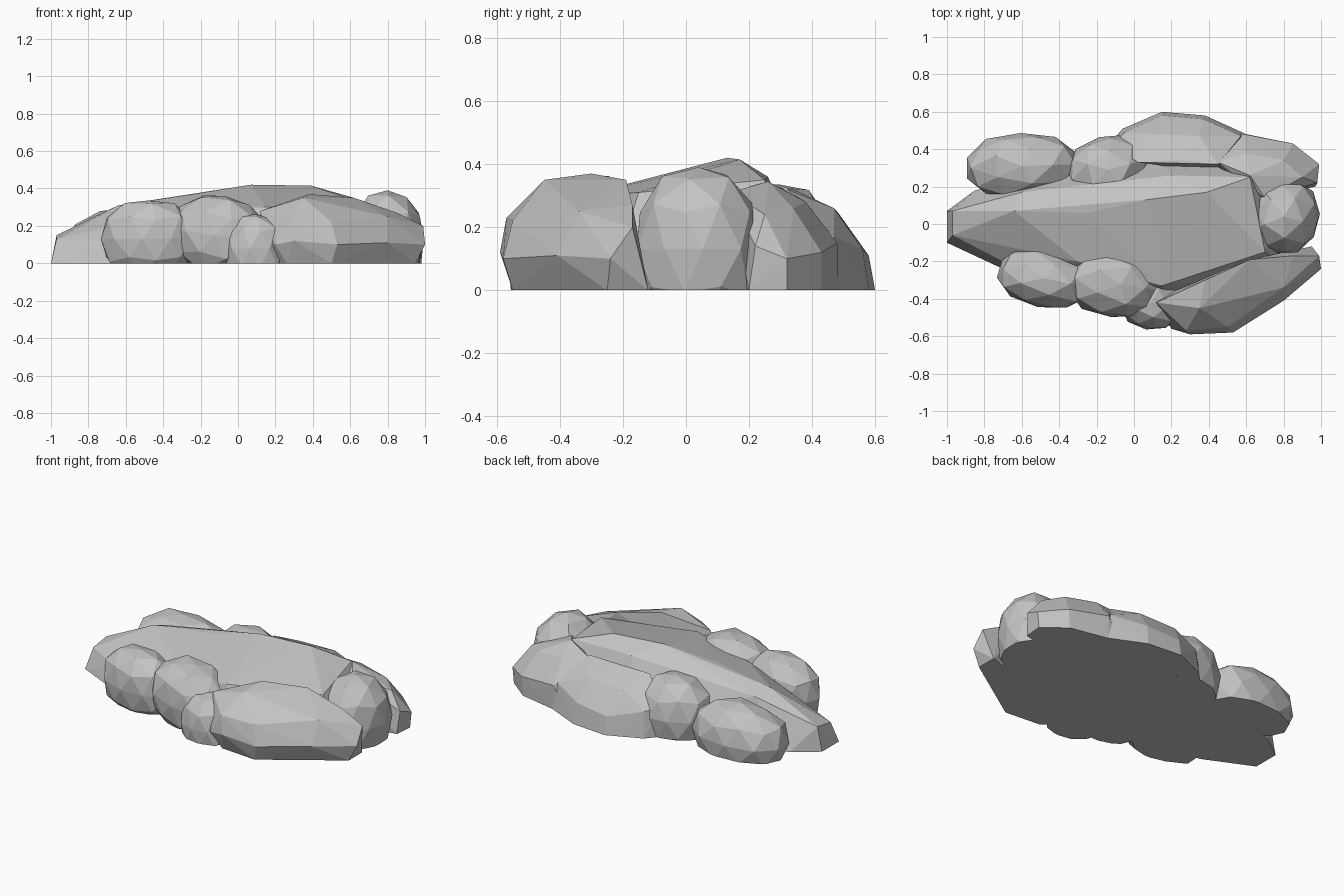
import bpy, bmesh, random
from mathutils import Vector, Matrix
from math import radians

random.seed(4)
cube = bpy.data.objects.get("Cube")
if cube:
    bpy.data.objects.remove(cube, do_unlink=True)

stone = bpy.data.materials.new("grey stone")
stone.use_nodes = True
GREY = (0.55, 0.55, 0.55, 1)
stone.diffuse_color = GREY
stone.node_tree.nodes["Principled BSDF"].inputs["Base Color"].default_value = GREY


def finish(name, bm):
    """Slice the rock flat on the ground and add it to the scene."""
    bmesh.ops.bisect_plane(bm, geom=bm.verts[:] + bm.edges[:] + bm.faces[:],
                           plane_co=(0, 0, 0), plane_no=(0, 0, -1), clear_outer=True)
    rim = [e for e in bm.edges if e.is_boundary]
    if rim:
        bmesh.ops.contextual_create(bm, geom=rim)
    bmesh.ops.recalc_face_normals(bm, faces=bm.faces[:])
    mesh = bpy.data.meshes.new(name)
    bm.to_mesh(mesh)
    bm.free()
    mesh.materials.append(stone)
    bpy.context.collection.objects.link(bpy.data.objects.new(name, mesh))


def boulder(name, centre, radii, turn=0, tilt=0):
    """Faceted, slightly boxy and uneven rock."""
    bm = bmesh.new()
    bmesh.ops.create_icosphere(bm, subdivisions=2, radius=1)
    spin = Matrix.Rotation(radians(turn), 3, 'Z') @ Matrix.Rotation(radians(tilt), 3, 'Y')
    for v in bm.verts:
        p = v.co.normalized()
        p *= sum(abs(c) ** 2.35 for c in p) ** (-1 / 2.35) * random.uniform(0.96, 1.03)
        v.co = spin @ Vector(c * r for c, r in zip(p, radii)) + Vector(centre)
    finish(name, bm)


def slab(name, points):
    """Large angular rock wrapped around its corner points."""
    bm = bmesh.new()
    for p in points:
        bm.verts.new(p)
    out = bmesh.ops.convex_hull(bm, input=bm.verts[:])
    spare = {g for g in out["geom_interior"] + out["geom_unused"]
             if isinstance(g, bmesh.types.BMVert)}
    bmesh.ops.delete(bm, geom=list(spare), context='VERTS')
    finish(name, bm)


# Long central slab
slab("central_slab", [
    (-1, .07, 0), (-1, -.1, 0), (-.7, -.24, 0), (-.85, .18, 0), (.85, .3, 0), (.85, -.25, 0),
    (-.97, .07, .15), (-.97, -.06, .13), (-.64, .07, .31), (-.6, .17, .28), (-.7, -.2, .12),
    (-.25, .06, .365), (.07, .13, .42), (.39, .17, .415), (.2, .26, .36), (.62, .25, .35),
    (-.3, -.2, .28), (.15, -.33, .3), (.7, -.15, .31), (.2, -.42, 0), (.1, .42, 0)])

# Wide front right slab, undercut along its foot
slab("front_right_slab", [
    (.26, -.53, 0), (.5, -.55, 0), (.75, -.38, 0), (.95, -.25, 0), (.95, -.12, 0), (.1, -.4, 0),
    (.2, -.56, .1), (.3, -.59, .12), (.53, -.58, .1), (.7, -.43, .11), (.8, -.41, .11),
    (1, -.24, .1), (.99, -.17, .2), (.8, -.34, .25), (.5, -.55, .22), (.28, -.57, .23),
    (.12, -.42, .28), (.35, -.45, .35), (.38, -.3, .37), (.62, -.19, .35), (.85, -.17, .27)])

# Boulders along the front
boulder("front_left_boulder", (-.48, -.29, .13), (.255, .155, .21), -12)
boulder("front_middle_boulder", (-.1, -.32, .15), (.26, .185, .215), -8, 8)
boulder("front_small_boulder", (.09, -.42, .08), (.17, .145, .19), -10)

# Rocks along the back
boulder("back_left_boulder", (-.6, .31, .09), (.3, .175, .205), 2)
boulder("back_middle_boulder", (-.14, .29, .12), (.22, .18, .225), 15)
slab("back_large_slab", [
    (-.12, .44, 0), (-.06, .51, 0), (.15, .6, 0), (.38, .58, 0), (.6, .48, 0), (.6, .25, 0),
    (-.12, .42, .18), (-.05, .49, .16), (.15, .58, .11), (.37, .56, .13), (.57, .47, .17),
    (.1, .48, .25), (.35, .47, .26), (.02, .33, .32), (.25, .34, .32), (.45, .32, .32)])
slab("back_right_slab", [
    (.5, .48, 0), (.6, .48, 0), (.84, .43, 0), (.98, .32, 0), (.97, .2, 0), (.5, .15, 0),
    (.59, .48, .15), (.85, .43, .12), (.99, .32, .1), (.98, .22, .14), (.62, .26, .345),
    (.45, .33, .31), (.6, .38, .28), (.8, .34, .26), (.9, .25, .24), (.7, .14, .31)])

# Boulder closing the right end
boulder("right_end_boulder", (.8, .04, .13), (.195, .205, .255), -15)
